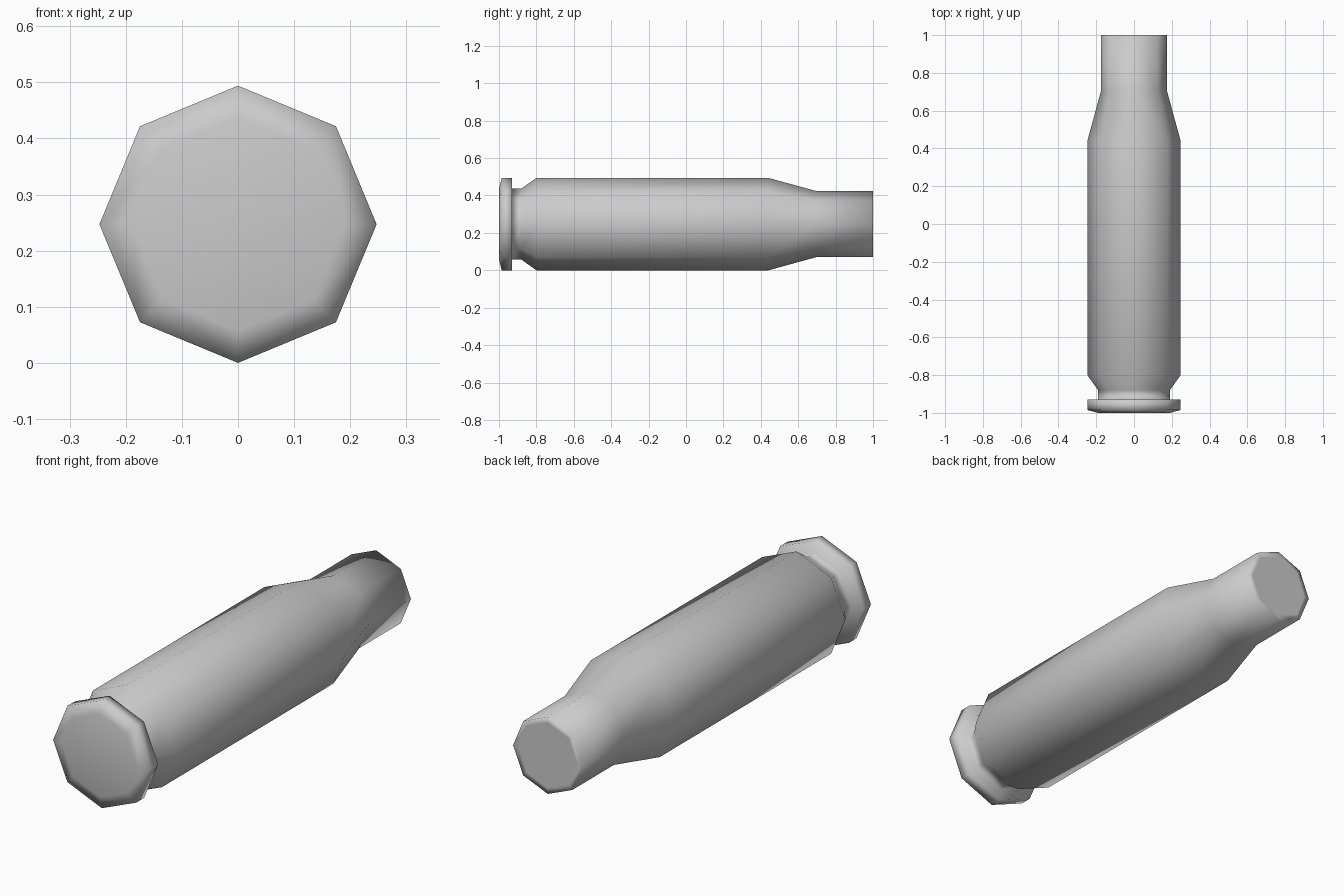
import bpy
import bmesh
from math import pi, sin, cos

cube = bpy.data.objects.get("Cube")
if cube:
    bpy.data.objects.remove(cube, do_unlink=True)

SIDES = 8
RADIUS = 0.247
GROOVE = 0.19
NECK = 0.176

# Grey metal
metal = bpy.data.materials.new("grey_metal")
metal.use_nodes = True
colour = (0.6, 0.6, 0.6, 1)
metal.diffuse_color = colour
metal.node_tree.nodes["Principled BSDF"].inputs["Base Color"].default_value = colour

# Side profile from the base to the mouth: position along y, radius
profile = [
    (-1.0, GROOVE),      # base face
    (-0.985, RADIUS),    # rim
    (-0.93, RADIUS),
    (-0.93, GROOVE),     # extractor groove
    (-0.88, GROOVE),
    (-0.80, RADIUS),     # body
    (0.44, RADIUS),
    (0.70, NECK),        # shoulder and neck
    (1.0, NECK),
    (1.0, NECK * 0.85),  # mouth lip
]


def lathe(name, points, material):
    """Sweep a profile around the y axis, closing both ends."""
    bm = bmesh.new()
    rings = []
    for y, r in points:
        angles = [2 * pi * i / SIDES for i in range(SIDES)]
        rings.append([bm.verts.new((r * cos(a), y, RADIUS + r * sin(a))) for a in angles])
    for a, b in zip(rings, rings[1:]):
        for i in range(SIDES):
            j = (i + 1) % SIDES
            bm.faces.new((a[i], a[j], b[j], b[i]))
    bm.faces.new(rings[0])
    bm.faces.new(rings[-1])
    bmesh.ops.recalc_face_normals(bm, faces=bm.faces)
    for face in bm.faces:
        face.smooth = True
    mesh = bpy.data.meshes.new(name)
    bm.to_mesh(mesh)
    bm.free()
    mesh.materials.append(material)
    obj = bpy.data.objects.new(name, mesh)
    bpy.context.collection.objects.link(obj)
    return obj


lathe("cartridge_case", profile, metal)
